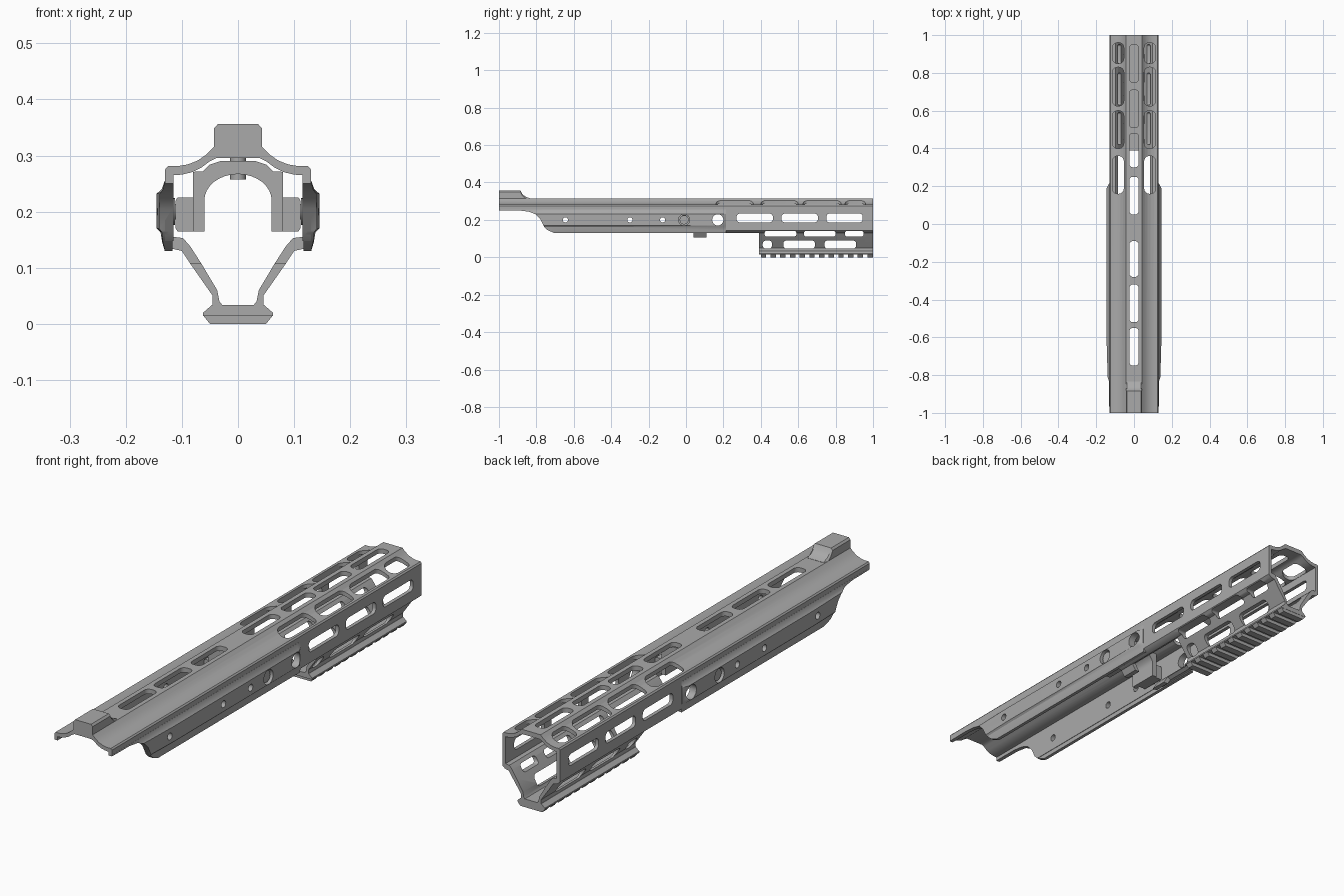
import bpy, bmesh, math

cube = bpy.data.objects.get("Cube")
if cube:
    bpy.data.objects.remove(cube)

grey = bpy.data.materials.new("anodised grey")
grey.use_nodes = True
GREY = (0.4, 0.4, 0.4, 1)
grey.diffuse_color = GREY
grey.node_tree.nodes["Principled BSDF"].inputs["Base Color"].default_value = GREY


def add_loft(bm, rings):
    """Skin a list of equal rings and cap both ends."""
    rows = [[bm.verts.new(p) for p in ring] for ring in rings]
    n = len(rows[0])
    for a, b in zip(rows, rows[1:]):
        for i in range(n):
            bm.faces.new((a[i], a[(i + 1) % n], b[(i + 1) % n], b[i]))
    bm.faces.new(rows[0])
    bm.faces.new(rows[-1][::-1])


def finish(name, bm, cutters=()):
    bmesh.ops.recalc_face_normals(bm, faces=bm.faces)
    mesh = bpy.data.meshes.new(name)
    bm.to_mesh(mesh)
    bm.free()
    ob = bpy.data.objects.new(name, mesh)
    bpy.context.collection.objects.link(ob)
    mesh.materials.append(grey)
    bpy.ops.object.select_all(action='DESELECT')
    ob.select_set(True)
    bpy.context.view_layer.objects.active = ob
    for c in cutters:
        mod = ob.modifiers.new("cut", 'BOOLEAN')
        mod.operation, mod.solver, mod.object = 'DIFFERENCE', 'EXACT', c
        bpy.ops.object.modifier_apply(modifier=mod.name)
    bpy.ops.object.shade_smooth_by_angle(angle=math.radians(28))
    return ob


def symmetric(half):
    """Close a right half profile that starts and ends on the centre line."""
    return half + [(-x, z) for x, z in half[::-1] if x > 0]


def along_y(profile, y0, y1):
    return [[(x, y, z) for x, z in profile] for y in (y0, y1)]


def extrude(name, profile, y0, y1, cutters=()):
    bm = bmesh.new()
    add_loft(bm, along_y(profile, y0, y1))
    return finish(name, bm, cutters)


def pair(name, profile, y0, y1, cutters=()):
    for side, s in (("left", 1), ("right", -1)):
        extrude(f"{side}_{name}", [(s * x, z) for x, z in profile], y0, y1, cutters)


def slot(y0, y1, c, width, r=None):
    """Rounded slot outline, running from y0 to y1 and centred on c."""
    r = min(r or width / 2, width / 2, (y1 - y0) / 2)
    pts = []
    for k, (sy, sc) in enumerate(((1, 1), (-1, 1), (-1, -1), (1, -1))):
        cy = y1 - r if sy > 0 else y0 + r
        cc = c + sc * (width / 2 - r)
        for i in range(7):
            a = math.pi / 2 * (k + i / 6)
            p = (cy + r * math.cos(a), cc + r * math.sin(a))
            if not pts or math.dist(p, pts[-1]) > 1e-5:
                pts.append(p)
    if math.dist(pts[0], pts[-1]) < 1e-5:
        pts.pop()
    return pts


def cylinder_x(name, y, z, r, x0, x1):
    bm = bmesh.new()
    add_loft(bm, [[(x, a, b) for a, b in slot(y - r, y + r, z, 2 * r)] for x in (x0, x1)])
    return finish(name, bm)


def helper(name, bm):
    ob = finish(name, bm)
    ob.hide_render = True
    ob.hide_set(True)
    ob.display_type = 'WIRE'
    return ob


# Cutters for the slots, holes and swept front edge
bm = bmesh.new()
for y0, y1 in ((.75, .95), (.51, .71), (.3, .48), (.05, .25), (-.28, -.09), (-.52, -.32), (-.75, -.55)):
    add_loft(bm, [[(x, y, z) for y, x in slot(y0, y1, 0, .05, .02)] for z in (.25, .4)])
for y0, y1 in ((.16, .36), (.4, .6), (.625, .83), (.85, .96)):
    for s in (1, -1):
        add_loft(bm, [[(x, y, z) for y, x in slot(y0, y1, s * .084, .06, .027)] for z in (.24, .4)])
top_cutter = helper("top_slot_cutter", bm)

bm = bmesh.new()
side_slots = [slot(y, y + .195, .21, .047, .018) for y in (.27, .51, .75)]
side_slots += [slot(y - r, y + r, .2, 2 * r) for y, r in
               ((-.645, .014), (-.3, .014), (-.125, .014), (-.01, .03), (.17, .03))]
side_slots += [slot(y0, y1, .126, .03, .012) for y0, y1 in ((.42, .59), (.63, .8), (.85, .95))]
side_slots += [slot(y0, y1, .068, .044, .018) for y0, y1 in ((.41, .46), (.52, .69), (.74, .91))]
for outline in side_slots:
    add_loft(bm, [[(x, y, z) for y, z in outline] for x in (-.3, .3)])
side_cutter = helper("side_slot_cutter", bm)

bm = bmesh.new()
sweep = [(-1.1, .25), (-.89, .25), (-.84, .244), (-.805, .23), (-.78, .205),
         (-.76, .165), (-.74, .145), (-.7, .128), (-.7, .05), (-1.1, .05)]
add_loft(bm, [[(x, y, z) for y, z in sweep] for x in (-.3, .3)])
front_cutter = helper("front_sweep_cutter", bm)

# Upper shell with concave shoulders
shell = [(0, .315), (.043, .315), (.056, .302), (.072, .291), (.09, .284), (.108, .281),
         (.125, .281), (.13, .275), (.13, .148), (.115, .148), (.115, .265), (.1, .266),
         (.083, .27), (.066, .278), (.05, .29), (.038, .296), (0, .296)]
extrude("upper_shell", symmetric(shell), -1, 1, (top_cutter, side_cutter, front_cutter))

# Raised side panels, tapering into the shell at both ends
panel = [(.117, .255), (.1305, .255), (.136, .24), (.145, .232), (.145, .17),
         (.138, .163), (.135, .145), (.1305, .13), (.117, .13)]
for side, s in (("left", 1), ("right", -1)):
    bm = bmesh.new()
    add_loft(bm, [[(s * (x if x < .1305 else .1305 + (x - .1305) * t), y, z) for x, z in panel]
                  for y, t in ((-.99, .05), (-.82, .6), (-.62, 1), (.19, 1), (.215, .1))])
    finish(side + "_side_panel", bm, (side_cutter, front_cutter))

# Raised block at the front, with a sloped back
bm = bmesh.new()
add_loft(bm, [[(-.043, y, .3), (.043, y, .3), (.043, y, z - .008), (.036, y, z), (-.036, y, z), (-.043, y, z - .008)]
              for y, z in ((-1, .356), (-.885, .356), (-.875, .338), (-.86, .325), (-.835, .316))])
finish("front_block", bm)

# Lower shell narrowing down to the rail
lower = [(0, .014), (.045, .014), (.045, .05), (.085, .107), (.1, .13), (.118, .134),
         (.13, .144), (.13, .152), (.115, .155), (.098, .153), (.085, .138), (.065, .107),
         (.037, .06), (.033, .04), (.025, .03), (0, .03)]
extrude("lower_shell", symmetric(lower), .39, 1, (side_cutter,))
pair("front_lip", lower[3:12], .04, .11)
pair("lower_lip", lower[4:11], .11, .39)

# Toothed rail underneath
extrude("rail_base", symmetric([(0, .014), (.062, .014), (.062, .02), (.046, .034), (0, .034)]), .39, 1)
bm = bmesh.new()
tooth = symmetric([(0, 0), (.05, 0), (.062, .015), (0, .015)])
for i in range(12):
    y = .4 + i * .0518
    add_loft(bm, along_y(tooth, y, y + .029))
finish("rail_teeth", bm)

# Inner clamp: arch, side blocks and bolts
arch_outer = [(0, .29), (.032, .29), (.05, .284), (.062, .272), (.08, .271), (.08, .165), (.06, .165), (.06, .22)]
arch_inner = [(.06 * math.cos(a), .22 + .047 * math.sin(a)) for a in (math.pi * i / 16 for i in range(1, 8))]
extrude("clamp_arch", symmetric(arch_outer + arch_inner + [(0, .267)]), -.08, .045)
pair("clamp_block", [(.079, .165), (.108, .165), (.111, .17), (.111, .22), (.108, .225), (.079, .225)], -.06, .04)
for side, s in (("left", 1), ("right", -1)):
    cylinder_x(side + "_clamp_bolt", -.01, .2, .014, s * .09, s * .13)
    cylinder_x(side + "_bolt_head", -.01, .2, .024, s * .112, s * .136)

bm = bmesh.new()
for r, z0, z1 in ((.014, .257, .268), (.009, .266, .292), (.014, .289, .298)):
    add_loft(bm, [[(x, y, z) for y, x in slot(-.02 - r, -.02 + r, 0, 2 * r)] for z in (z0, z1)])
finish("top_bolt", bm)
